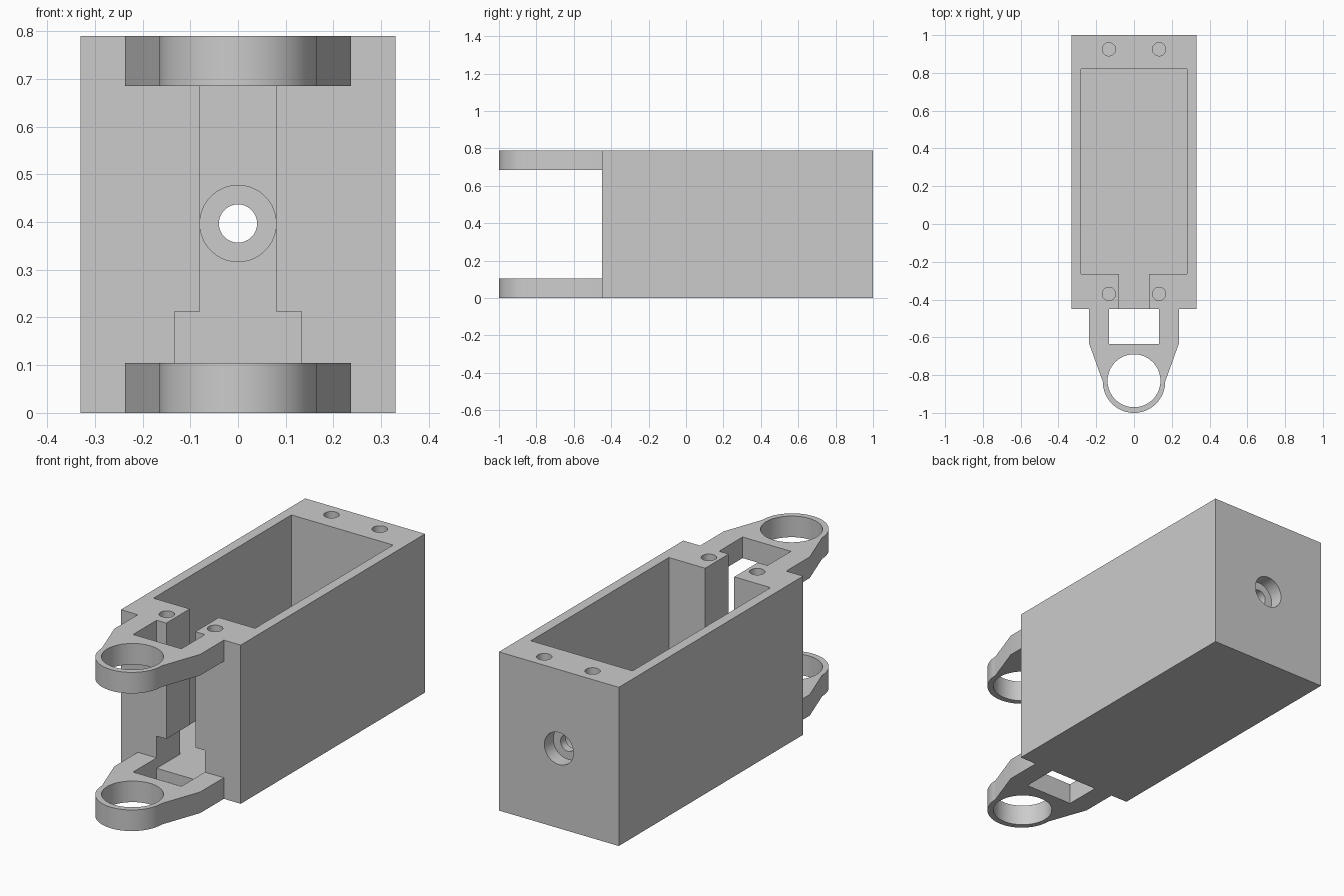
import bpy
import bmesh
from math import cos, sin, pi, radians
from mathutils import Matrix

if "Cube" in bpy.data.objects:
    bpy.data.objects.remove(bpy.data.objects["Cube"], do_unlink=True)

grey = bpy.data.materials.new("plain grey")
grey.use_nodes = True
GREY = (0.6, 0.6, 0.6, 1)
grey.diffuse_color = GREY
grey.node_tree.nodes["Principled BSDF"].inputs["Base Color"].default_value = GREY

HALF_W, FRONT, BACK, TOP = 0.33, -0.45, 1.0, 0.79
FLOOR, POCKET_BACK, POCKET_FRONT = 0.053, 0.82, -0.265
LUG_T, HOLE_Z = 0.105, 0.397


def add_object(name, bm):
    bmesh.ops.recalc_face_normals(bm, faces=bm.faces[:])
    mesh = bpy.data.meshes.new(name)
    bm.to_mesh(mesh)
    bm.free()
    mesh.materials.append(grey)
    obj = bpy.data.objects.new(name, mesh)
    bpy.context.collection.objects.link(obj)
    return obj


def prism(name, outline, z0, z1):
    """Extrude a plan outline between two heights."""
    bm = bmesh.new()
    face = bm.faces.new([bm.verts.new((x, y, z0)) for x, y in outline])
    top = bmesh.ops.extrude_face_region(bm, geom=[face])["geom"]
    verts = [v for v in top if isinstance(v, bmesh.types.BMVert)]
    bmesh.ops.translate(bm, verts=verts, vec=(0, 0, z1 - z0))
    return add_object(name, bm)


def block(name, half_w, y0, y1, z0, z1):
    return prism(name, [(-half_w, y0), (half_w, y0), (half_w, y1), (-half_w, y1)], z0, z1)


def rod(name, radius, centre, length, along_y=False):
    bm = bmesh.new()
    turn = Matrix.Rotation(radians(90), 4, 'X') if along_y else Matrix()
    bmesh.ops.create_cone(bm, cap_ends=True, segments=64, radius1=radius, radius2=radius,
                          depth=length, matrix=Matrix.Translation(centre) @ turn)
    return add_object(name, bm)


def cut(target, cutter):
    mod = target.modifiers.new("cut", 'BOOLEAN')
    mod.operation = 'DIFFERENCE'
    mod.solver = 'EXACT'
    mod.object = cutter
    cutter.hide_render = True
    bpy.context.view_layer.objects.active = target
    bpy.ops.object.modifier_apply(modifier=mod.name)
    bpy.data.objects.remove(cutter, do_unlink=True)


def smooth(obj):
    bpy.ops.object.select_all(action='DESELECT')
    obj.select_set(True)
    bpy.context.view_layer.objects.active = obj
    bpy.ops.object.shade_smooth_by_angle(angle=radians(20))


# Housing with open pocket and front slot
housing = block("housing", HALF_W, FRONT, BACK, 0, TOP)
right_half = [(0.08, FRONT - 0.1), (0.08, POCKET_FRONT), (0.28, POCKET_FRONT), (0.28, POCKET_BACK)]
pocket = right_half + [(-x, y) for x, y in reversed(right_half)]
cut(housing, prism("pocket_cutter", pocket, FLOOR, TOP + 0.1))
# Wider foot of the front slot
cut(housing, block("notch_cutter", 0.133, FRONT - 0.1, POCKET_FRONT + 0.1, FLOOR, 0.213))

# Rear through hole, counterbored from both sides
cut(housing, rod("bore_cutter", 0.04, (0, 0.91, HOLE_Z), 0.4, True))
for y in (POCKET_BACK, BACK):
    cut(housing, rod("counterbore_cutter", 0.08, (0, y, HOLE_Z), 0.14, True))

# Blind screw holes in the top rim
for x in (-0.133, 0.133):
    for y in (-0.37, 0.925):
        cut(housing, rod("screw_hole_cutter", 0.035, (x, y, TOP), 0.5))
smooth(housing)

# Pivot lugs: straight arms, taper, round eye
EYE_Y, EYE_R = -0.835, 0.165
outline = [(-0.237, FRONT), (-0.237, -0.635)]
outline += [(-EYE_R * cos(pi * i / 40), EYE_Y - EYE_R * sin(pi * i / 40)) for i in range(41)]
outline += [(0.237, -0.635), (0.237, FRONT)]
for name, z in (("lower_lug", 0), ("upper_lug", TOP - LUG_T)):
    lug = prism(name, outline, z, z + LUG_T)
    cut(lug, rod("eye_cutter", 0.14, (0, -0.83, z), 0.5))
    cut(lug, block("window_cutter", 0.133, -0.635, FRONT + 0.1, z - 0.1, z + LUG_T + 0.1))
    smooth(lug)
